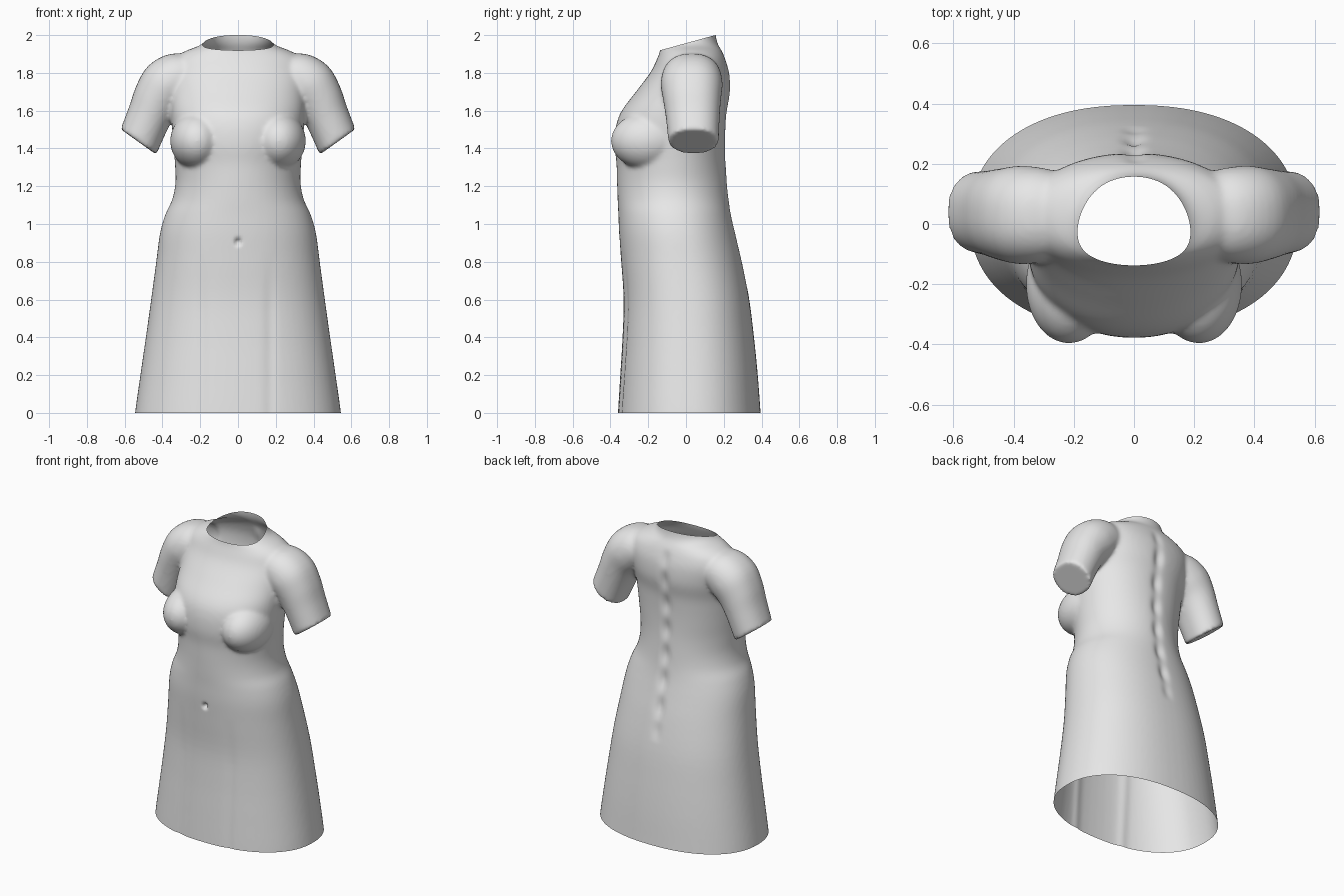
import bpy, bmesh, math
from mathutils import Vector, Matrix

if "Cube" in bpy.data.objects:
    bpy.data.objects.remove(bpy.data.objects["Cube"])

gray = bpy.data.materials.new("plain_gray")
gray.diffuse_color = (0.8, 0.8, 0.8, 1)
gray.use_nodes = True
gray.node_tree.nodes["Principled BSDF"].inputs["Base Color"].default_value = gray.diffuse_color


def catmull(rows, steps):
    """Smoothly interpolate a list of number tuples."""
    out = []
    for i in range(len(rows) - 1):
        a, b, c, d = (rows[max(i - 1, 0)], rows[i], rows[i + 1], rows[min(i + 2, len(rows) - 1)])
        for s in range(steps):
            t = s / steps
            out.append([0.5 * (2 * q + (r - p) * t + (2 * p - 5 * q + 4 * r - u) * t * t
                               + (3 * q - p - 3 * r + u) * t ** 3)
                        for p, q, r, u in zip(a, b, c, d)])
    return out + [list(rows[-1])]


def loft(bm, rings):
    """Skin a closed tube through rings of points."""
    loops = [[bm.verts.new(p) for p in ring] for ring in rings]
    n = len(loops[0])
    for a, b in zip(loops, loops[1:]):
        for i in range(n):
            j = (i + 1) % n
            bm.faces.new((a[i], a[j], b[j], b[i]))
    bm.faces.new(loops[0][::-1])
    bm.faces.new(loops[-1])


def spow(v, e):
    return math.copysign(abs(v) ** e, v)


bm = bmesh.new()
ANG = [2 * math.pi * i / 72 for i in range(72)]

# Torso and skirt: z, half width, front y, back y, squareness
body = [(-0.12, .555, -.365, .405, 2.25), (0, .545, -.36, .395, 2.25), (.2, .517, -.348, .38, 2.25),
        (.4, .488, -.336, .36, 2.25), (.6, .46, -.33, .335, 2.25), (.8, .433, -.343, .297, 2.2),
        (.95, .413, -.354, .262, 2.15), (1.05, .385, -.358, .24, 2.1), (1.13, .348, -.362, .228, 2.05),
        (1.22, .331, -.365, .22, 2.0), (1.32, .334, -.368, .213, 2.0), (1.42, .342, -.378, .21, 2.1),
        (1.52, .35, -.37, .212, 2.15), (1.6, .355, -.34, .218, 2.15), (1.7, .36, -.265, .235, 2.15),
        (1.8, .365, -.19, .23, 2.15), (1.87, .345, -.155, .21, 2.15), (1.915, .28, -.138, .19, 2.1),
        (1.95, .195, -.133, .17, 2.0), (2.0, .16, -.13, .157, 2.15), (2.1, .155, -.13, .155, 2.15)]
rings = []
for z, w, f, b, e in catmull(body, 4):
    yc = (f + b) / 2
    rings.append([(w * spow(math.cos(a), 2 / e), yc + (b - f) / 2 * spow(math.sin(a), 2 / e), z)
                  for a in ANG])
loft(bm, rings)

# Sleeves: centre x, centre z, centre y, in-plane radius, y radius, tilt of the section
sleeve = [(.20, 1.79, .03, .10, .13, .15), (.30, 1.78, .03, .132, .155, .4),
          (.375, 1.735, .03, .143, .163, .75), (.43, 1.66, .032, .13, .153, .98),
          (.475, 1.56, .036, .118, .142, 1.05), (.527, 1.435, .04, .116, .133, .95)]
for side in (-1, 1):
    rings = []
    for x, z, yc, r, ry, t in catmull(sleeve, 4):
        d = Vector((math.sin(t), math.cos(t)))
        rings.append([(side * (x + d.x * r * math.cos(a)), yc + ry * spow(math.sin(a), .85),
                       z + d.y * r * math.cos(a)) for a in ANG])
    loft(bm, rings)
    # Bust
    bmesh.ops.create_uvsphere(bm, u_segments=48, v_segments=24, radius=1,
                              matrix=Matrix.Translation((side * .216, -.2, 1.44))
                              @ Matrix.Diagonal((.143, .197, .152, 1)))
bmesh.ops.recalc_face_normals(bm, faces=bm.faces)
mesh = bpy.data.meshes.new("dress_body")
bm.to_mesh(mesh)
bm.free()
dress = bpy.data.objects.new("dress_body", mesh)
bpy.context.collection.objects.link(dress)

# Fuse the parts into one smooth skin
rm = dress.modifiers.new("fuse", 'REMESH')
rm.mode = 'VOXEL'
rm.voxel_size = 0.012
sm = dress.modifiers.new("soften", 'SMOOTH')
sm.factor = 0.5
sm.iterations = 7
skin = bpy.data.meshes.new_from_object(dress.evaluated_get(bpy.context.evaluated_depsgraph_get()))
dress.modifiers.clear()
dress.data = skin
bm = bmesh.new()
bm.from_mesh(skin)


def bump(v, c, w):
    return math.exp(-((v - c) / w) ** 2)


# Spine groove, navel and soft skirt folds
for v in bm.verts:
    x, y, z = v.co
    if y > 0.1 and .65 < z < 1.9:
        fade = min(1, (z - .65) / .15, (1.9 - z) / .1)
        v.co.y -= fade * bump(x, 0, .03) * (.012 + .006 * math.sin(z * 38))
    elif y < -0.2 and z < 1.0:
        v.co.y += .035 * bump(x, 0, .012) * bump(z, .905, .016)
        fade = max(0, min(1, (.85 - z) / .3))
        v.co.y += fade * .006 * (bump(x, -.19, .03) + bump(x, .17, .03))


def cut(faces, point, normal):
    """Trim the given faces beyond a plane, leaving an open rim."""
    geom = set(faces)
    for f in faces:
        geom.update(f.edges)
        geom.update(f.verts)
    bmesh.ops.bisect_plane(bm, geom=list(geom), plane_co=point, plane_no=normal, clear_outer=True)


# Open hem and sloping neckline
cut([f for f in bm.faces if f.calc_center_median().z < .1], (0, 0, 0), (0, 0, -1))
cut([f for f in bm.faces if f.calc_center_median().z > 1.86 and abs(f.calc_center_median().x) < .23],
    (0, .155, 2.0), (0, -.275, 1))
for f in bm.faces:
    f.smooth = True
bm.to_mesh(skin)
bm.free()
skin.materials.clear()
skin.materials.append(gray)
